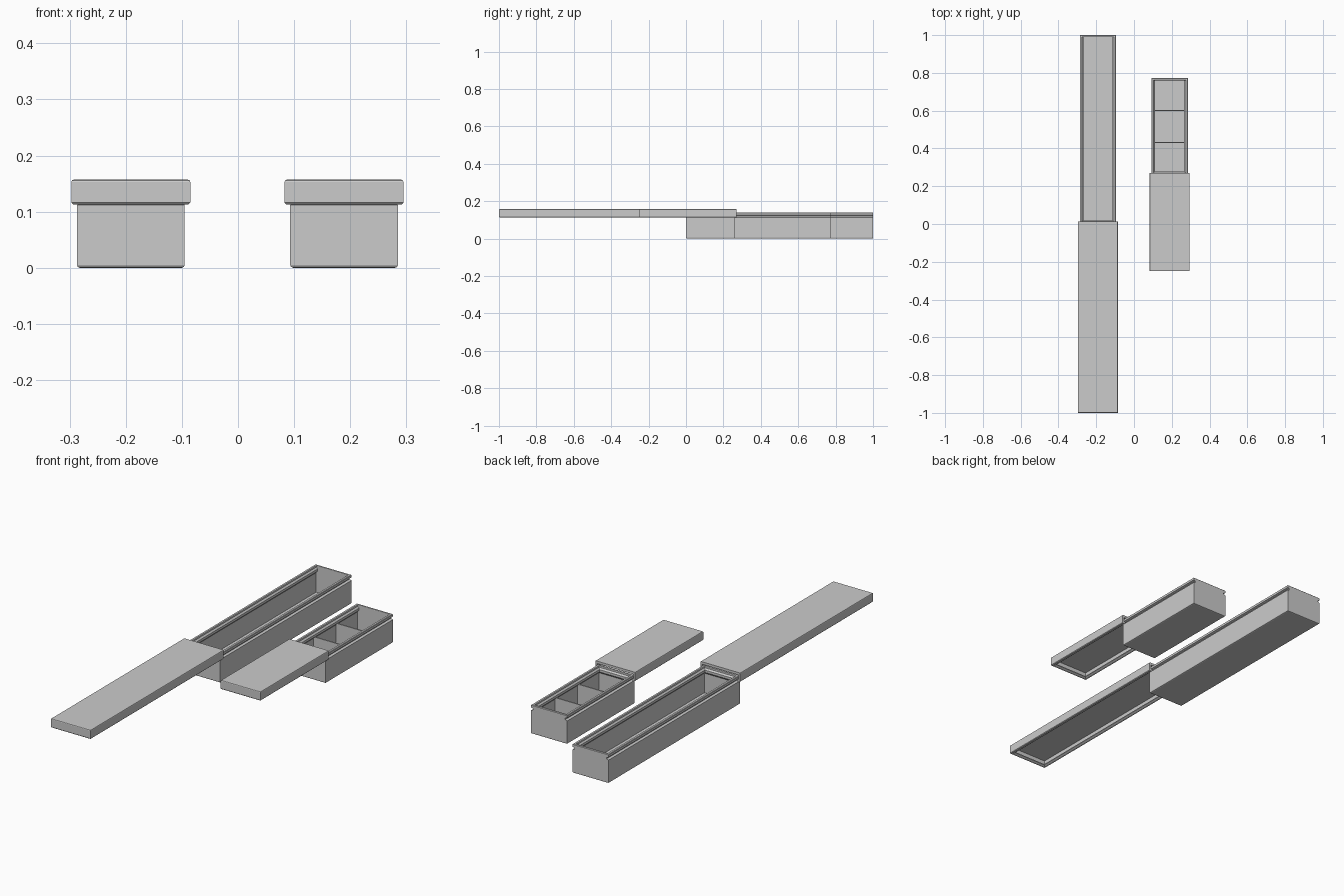
import bpy, bmesh

if "Cube" in bpy.data.objects:
    bpy.data.objects.remove(bpy.data.objects["Cube"])

BOX_HALF, LID_HALF = 0.096, 0.106


def make_object(name, bm):
    bmesh.ops.recalc_face_normals(bm, faces=bm.faces)
    me = bpy.data.meshes.new(name)
    bm.to_mesh(me)
    bm.free()
    ob = bpy.data.objects.new(name, me)
    bpy.context.collection.objects.link(ob)
    return ob


def box(name, cx, y0, y1):
    # stacked rectangles: (inset on three sides, inset at back end, z)
    rings = [(0.005, 0.005, 0), (0.0015, 0.0015, 0.0015), (0, 0, 0.005),
             (0, 0, 0.112), (0.010, 0, 0.116), (0.010, 0, 0.123), (0, 0, 0.126),
             (0, 0, 0.137), (0.002, 0.002, 0.139),
             (0.011, 0.010, 0.139), (0.012, 0.011, 0.137),
             (0.012, 0.011, 0.132), (0.019, 0.011, 0.125), (0.019, 0.011, 0.114),
             (0.011, 0.011, 0.105), (0.011, 0.011, 0.011)]
    bm = bmesh.new()
    loops = []
    for d, e, z in rings:
        h = BOX_HALF - d
        loops.append([bm.verts.new(p) for p in (
            (cx - h, y0 + d, z), (cx + h, y0 + d, z),
            (cx + h, y1 - e, z), (cx - h, y1 - e, z))])
    for a, b in zip(loops, loops[1:]):
        for i in range(4):
            j = (i + 1) % 4
            bm.faces.new((a[i], a[j], b[j], b[i]))
    bm.faces.new(loops[0])
    bm.faces.new(loops[-1])
    return make_object(name, bm)


def lid(name, cx, y0, y1):
    # wall section from ceiling round the lip and up the outside: (inset, z)
    prof = [(0.009, 0.145), (0.009, 0.124), (0.018, 0.121), (0.018, 0.117),
            (0.011, 0.113), (0.003, 0.113), (0, 0.116),
            (0, 0.153), (0.0012, 0.1558), (0.004, 0.157)]
    bm = bmesh.new()
    stations = []
    for side, at_back in ((-1, True), (-1, False), (1, False), (1, True)):
        stations.append([bm.verts.new((cx + side * (LID_HALF - d),
                                       y1 if at_back else y0 + d, z)) for d, z in prof])
    for a, b in zip(stations, stations[1:]):
        for i in range(len(prof) - 1):
            bm.faces.new((a[i], a[i + 1], b[i + 1], b[i]))
    bm.faces.new([s[0] for s in stations])     # ceiling
    bm.faces.new([s[-1] for s in stations])    # top
    bm.faces.new(stations[0] + stations[3][::-1])  # open end
    return make_object(name, bm)


def divider(name, cx, y):
    bm = bmesh.new()
    bmesh.ops.create_cube(bm, size=1)
    for v in bm.verts:
        v.co = (cx + v.co.x * 0.172, y + v.co.y * 0.006, 0.06 + v.co.z * 0.104)
    return make_object(name, bm)


# long open box with its lid slid forward
box("long_box", -0.191, 0.0, 1.0)
lid("long_lid", -0.191, -1.0, 0.012)

# short box with three compartments
S0, S1 = 0.26, 0.772
box("short_box", 0.189, S0, S1)
lid("short_lid", 0.189, -0.25, 0.269)
for k in (1, 2):
    divider(f"short_divider_{k}", 0.189, S0 + (S1 - S0) * k / 3)
